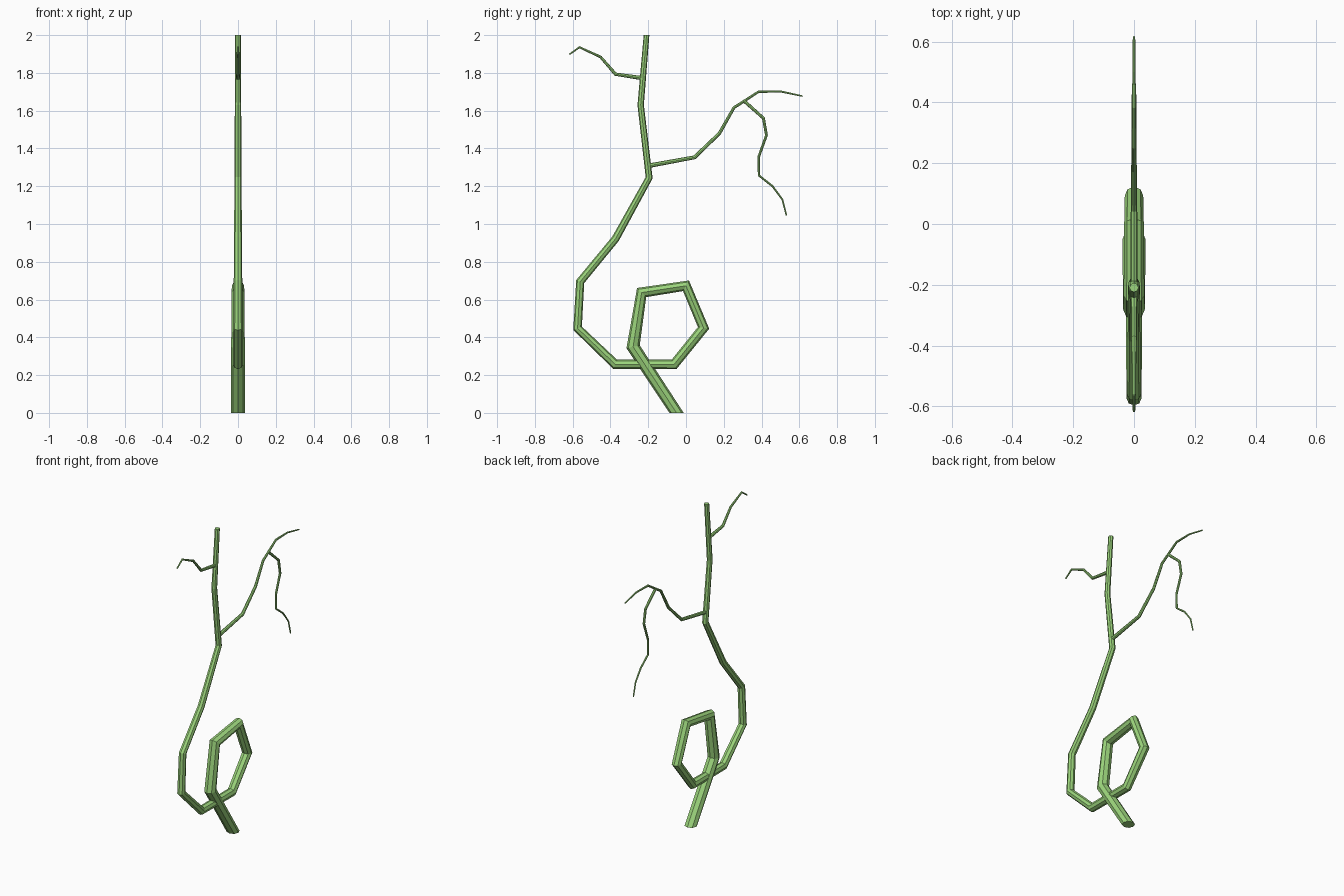
import bpy, bmesh
from math import cos, sin, pi
from mathutils import Vector

if "Cube" in bpy.data.objects:
    bpy.data.objects.remove(bpy.data.objects["Cube"])

SIDES = 8
green = bpy.data.materials.new("vine_green")
green.diffuse_color = (0.33, 0.66, 0.2, 1)
green.use_nodes = True
green.node_tree.nodes["Principled BSDF"].inputs["Base Color"].default_value = green.diffuse_color


def tube(name, pts, r0, r1, flat_ends=False):
    """Tapered, capped tube along (y, z) points in the x = 0 plane."""
    path = [Vector((0, y, z)) for y, z in pts]
    last = len(path) - 1
    bm = bmesh.new()
    rings = []
    for i, p in enumerate(path):
        # ring lies in the plane halving the bend at each point
        t = Vector((0, 0, 0))
        if i > 0:
            t += (p - path[i - 1]).normalized()
        if i < last:
            t += (path[i + 1] - p).normalized()
        if flat_ends and i in (0, last):
            t = Vector((0, 0, 1))
        t.normalize()
        u = Vector((1, 0, 0))
        v = t.cross(u)
        r = r0 + (r1 - r0) * i / last
        rings.append([bm.verts.new(p + r * (cos(2 * pi * k / SIDES) * u + sin(2 * pi * k / SIDES) * v))
                      for k in range(SIDES)])
    for a, b in zip(rings, rings[1:]):
        for k in range(SIDES):
            n = (k + 1) % SIDES
            bm.faces.new((a[k], a[n], b[n], b[k]))
    bm.faces.new(rings[0][::-1])
    bm.faces.new(rings[-1])
    bmesh.ops.recalc_face_normals(bm, faces=bm.faces)
    me = bpy.data.meshes.new(name)
    bm.to_mesh(me)
    bm.free()
    me.materials.append(green)
    bpy.context.collection.objects.link(bpy.data.objects.new(name, me))


# Looping main stem
tube("main_stem", [(-0.05, 0), (-0.28, 0.35), (-0.235, 0.637), (0.0, 0.673), (0.093, 0.45),
                   (-0.063, 0.257), (-0.375, 0.257), (-0.574, 0.448), (-0.56, 0.695),
                   (-0.373, 0.922), (-0.195, 1.245), (-0.24, 1.63), (-0.209, 2.0)],
     0.038, 0.015, True)

# Long branch and the twig hanging from it
tube("long_branch", [(-0.2, 1.308), (0.045, 1.353), (0.177, 1.48), (0.254, 1.616),
                     (0.384, 1.70), (0.5, 1.702), (0.617, 1.677)], 0.012, 0.004)
tube("hanging_twig", [(0.307, 1.652), (0.41, 1.56), (0.426, 1.47), (0.384, 1.353),
                      (0.386, 1.257), (0.458, 1.2), (0.51, 1.13), (0.532, 1.045)], 0.009, 0.004)

# Short upper branch
tube("short_branch", [(-0.23, 1.772), (-0.373, 1.793), (-0.452, 1.884),
                      (-0.564, 1.936), (-0.617, 1.898)], 0.011, 0.004)
